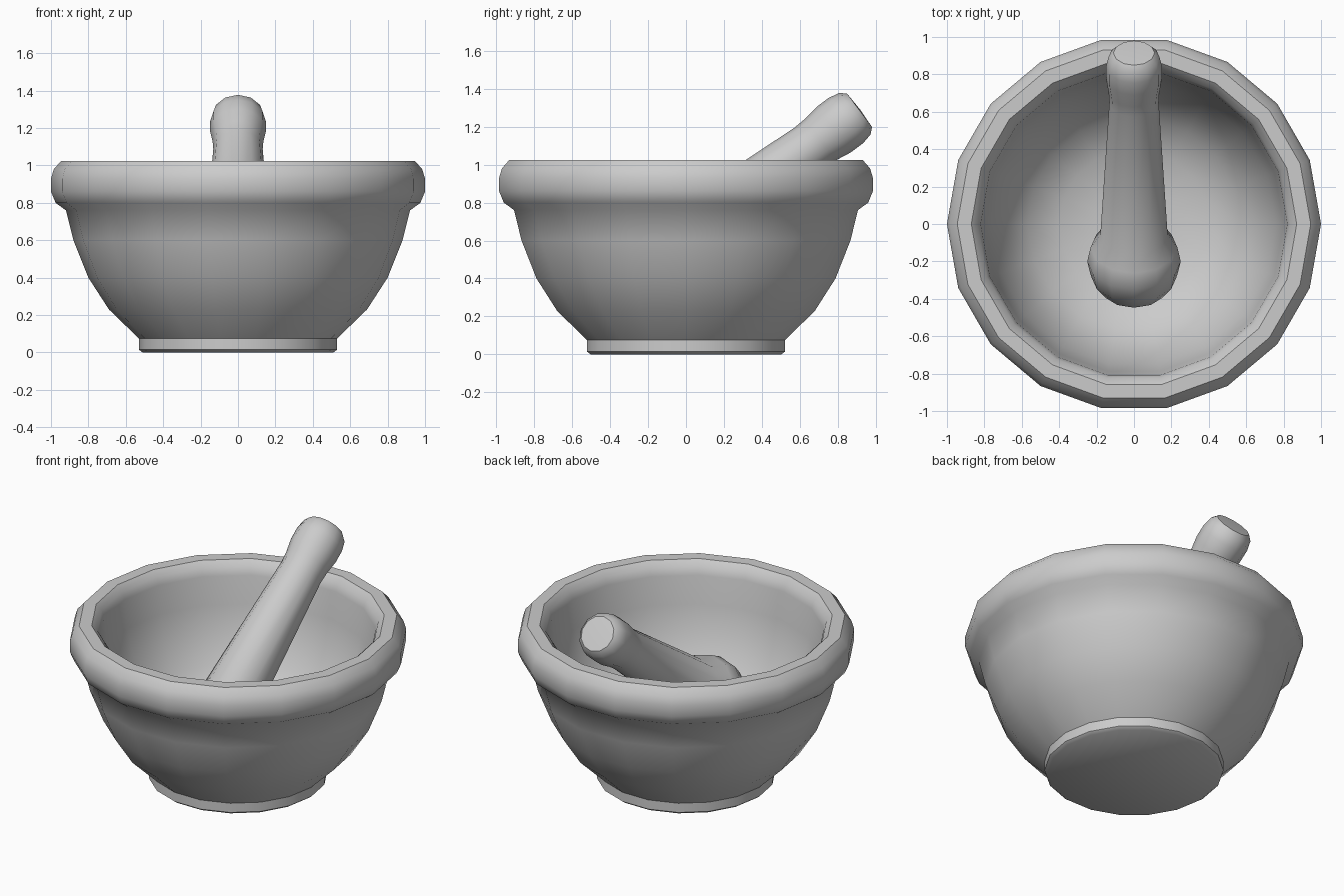
import bpy, bmesh
from math import cos, sin, tau, radians
from mathutils import Matrix

if "Cube" in bpy.data.objects:
    bpy.data.objects.remove(bpy.data.objects["Cube"])


def lathe(name, profile, sides):
    """Revolve (radius, height) points around z; zero radius makes a pole."""
    bm = bmesh.new()
    rings = []
    for r, z in profile:
        if r == 0:
            rings.append([bm.verts.new((0, 0, z))] * sides)
        else:
            rings.append([bm.verts.new((r * cos(tau * i / sides), r * sin(tau * i / sides), z))
                          for i in range(sides)])
    for a, b in zip(rings, rings[1:]):
        for i in range(sides):
            j = (i + 1) % sides
            bm.faces.new(list(dict.fromkeys((a[i], a[j], b[j], b[i]))))
    bmesh.ops.recalc_face_normals(bm, faces=bm.faces)
    mesh = bpy.data.meshes.new(name)
    bm.to_mesh(mesh)
    bm.free()
    obj = bpy.data.objects.new(name, mesh)
    bpy.context.collection.objects.link(obj)
    bpy.ops.object.select_all(action='DESELECT')
    obj.select_set(True)
    bpy.context.view_layer.objects.active = obj
    bpy.ops.object.shade_smooth_by_angle(angle=radians(40))
    return obj


# Mortar: foot, outer wall, rolled rim, then the inner wall down to the floor
lathe("mortar_bowl", [
    (0, 0), (0.51, 0), (0.53, 0.015), (0.53, 0.075),
    (0.69, 0.23), (0.80, 0.40), (0.88, 0.60), (0.92, 0.76),
    (0.975, 0.80), (1.0, 0.86), (1.0, 0.93), (0.985, 0.98), (0.945, 1.025),
    (0.87, 1.025), (0.835, 0.99), (0.82, 0.94),
    (0.80, 0.76), (0.76, 0.60), (0.68, 0.42), (0.57, 0.28),
    (0.40, 0.19), (0.20, 0.16), (0, 0.155)], 18)

# Pestle: ball at its local origin, tapering shaft and swollen grip
R = 0.25
ball = [(R * sin(radians(a)), -R * cos(radians(a))) for a in (22, 45, 67, 90, 112)]
pestle = lathe("pestle", [(0, -R)] + ball + [
    (0.18, 0.175), (0.132, 1.06), (0.136, 1.13), (0.150, 1.22), (0.150, 1.30),
    (0.137, 1.36), (0.11, 1.39), (0, 1.395)], 12)

# Lean the pestle back over the rim
pestle.matrix_world = (Matrix.Translation((0, -0.2, 0.455))
                       @ Matrix.Rotation(radians(-53.3), 4, 'X'))
